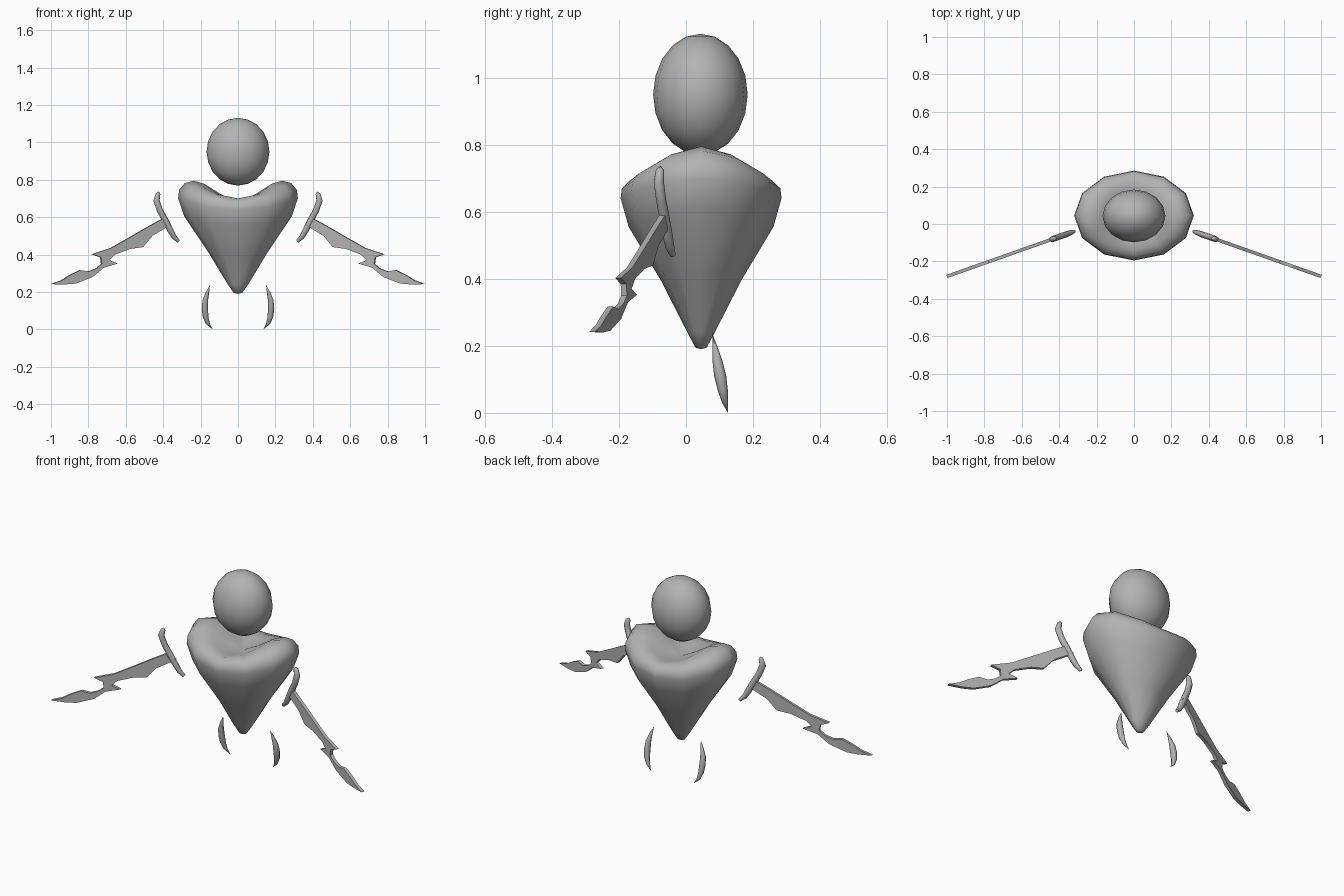
import bpy, bmesh, math
from mathutils import Vector

if "Cube" in bpy.data.objects:
    bpy.data.objects.remove(bpy.data.objects["Cube"])

grey = bpy.data.materials.new("plain grey")
grey.diffuse_color = (0.45, 0.45, 0.45, 1)
grey.use_nodes = True
grey.node_tree.nodes["Principled BSDF"].inputs["Base Color"].default_value = grey.diffuse_color


def finish(name, bm, angle=50):
    bmesh.ops.recalc_face_normals(bm, faces=bm.faces[:])
    me = bpy.data.meshes.new(name)
    bm.to_mesh(me)
    bm.free()
    ob = bpy.data.objects.new(name, me)
    bpy.context.collection.objects.link(ob)
    me.materials.append(grey)
    bpy.ops.object.select_all(action='DESELECT')
    ob.select_set(True)
    bpy.context.view_layer.objects.active = ob
    bpy.ops.object.shade_smooth_by_angle(angle=math.radians(angle))
    return ob


def loft(bm, rings, start=None, end=None):
    """Skin rings of points; optional end points close the tips."""
    loops = [[bm.verts.new(p) for p in r] for r in rings]
    n = len(loops[0])
    for a, b in zip(loops, loops[1:]):
        for i in range(n):
            j = (i + 1) % n
            bm.faces.new((a[i], a[j], b[j], b[i]))
    for tip, loop in ((start, loops[0]), (end, loops[-1])):
        if tip is None:
            bm.faces.new(loop)
        else:
            t = bm.verts.new(tip)
            for i in range(n):
                bm.faces.new((loop[i], loop[(i + 1) % n], t))


# Head
bm = bmesh.new()
bmesh.ops.create_uvsphere(bm, u_segments=16, v_segments=10, radius=1)
for v in bm.verts:
    v.co = (v.co.x * 0.168, 0.043 + v.co.y * 0.141, 0.95 + v.co.z * 0.181)
finish("head", bm, 80)

# Heart-shaped body: (radius factor, z at the sides, drop toward front and back)
PROFILE = [(0.07, 0.195, 0), (0.17, 0.24, 0), (0.5, 0.415, 0.02), (0.9, 0.605, 0.05),
           (1.0, 0.70, 0.06), (0.985, 0.745, 0.075), (0.89, 0.782, 0.09),
           (0.74, 0.795, 0.095), (0.56, 0.778, 0.085), (0.3, 0.725, 0.045)]
bm = bmesh.new()
rings = []
for r, z, drop in PROFILE:
    ring = []
    for i in range(12):
        a = math.tau * i / 12
        ring.append((0.32 * r * math.cos(a), 0.045 + 0.24 * r * math.sin(a),
                     z - drop * math.sin(a) ** 2))
    rings.append(ring)
loft(bm, rings, (0, 0.045, 0.19), (0, 0.045, 0.675))
finish("body", bm, 80)

# Sword plane: leans forward as it goes outward
ALONG = Vector((1, -0.353, 0)).normalized()
NORMAL = Vector((0.353, 1, 0)).normalized()


def sword_y(x):
    return -0.04 - 0.353 * (x - 0.32)


BLADE = [(0.39, 0.60), (0.48, 0.55), (0.58, 0.492), (0.68, 0.435), (0.78, 0.402),
         (0.735, 0.385), (0.73, 0.35), (0.76, 0.325), (0.80, 0.31), (0.845, 0.317),
         (0.90, 0.29), (0.945, 0.262), (1.0, 0.242), (0.93, 0.24), (0.87, 0.245),
         (0.78, 0.28), (0.72, 0.33), (0.645, 0.352), (0.69, 0.37), (0.66, 0.40),
         (0.58, 0.43), (0.51, 0.44), (0.46, 0.50), (0.36, 0.56)]
# Guard centre line: x, z, half width
GUARD = [(0.427, 0.725, 0.013), (0.436, 0.69, 0.018), (0.417, 0.635, 0.017),
         (0.387, 0.58, 0.018), (0.362, 0.53, 0.017), (0.342, 0.495, 0.014),
         (0.318, 0.471, 0.009)]
# Foot centre line: x, y, z, half width in x, half width in y
FOOT = [(0.163, 0.086, 0.20, 0.009, 0.007), (0.175, 0.094, 0.155, 0.015, 0.015),
        (0.177, 0.102, 0.11, 0.017, 0.018), (0.173, 0.11, 0.065, 0.015, 0.015),
        (0.161, 0.117, 0.03, 0.011, 0.009)]

for side, s in (("right", 1), ("left", -1)):
    def mirror(bm):
        for v in bm.verts:
            v.co.x *= s

    # Notched blade
    bm = bmesh.new()
    rings = []
    for off in (-0.009, 0.009):
        rings.append([Vector((x, sword_y(x), z)) + NORMAL * off for x, z in BLADE])
    loft(bm, rings)
    mirror(bm)
    finish(side + "_blade", bm, 30)

    # Curved guard
    bm = bmesh.new()
    rings = []
    for k, (x, z, w) in enumerate(GUARD):
        p, q = GUARD[max(k - 1, 0)], GUARD[min(k + 1, len(GUARD) - 1)]
        d = (ALONG * (q[0] - p[0]) + Vector((0, 0, q[1] - p[1]))).normalized()
        across = d.cross(NORMAL)
        c = Vector((x, sword_y(x), z))
        rings.append([c + across * w * math.cos(math.tau * i / 8)
                      + NORMAL * min(w, 0.016) * math.sin(math.tau * i / 8) for i in range(8)])
    loft(bm, rings, (0.422, sword_y(0.422), 0.737))
    mirror(bm)
    finish(side + "_guard", bm)

    # Crescent foot
    bm = bmesh.new()
    rings = [[(x + a * math.cos(math.tau * i / 8), y + b * math.sin(math.tau * i / 8), z)
              for i in range(8)] for x, y, z, a, b in FOOT]
    loft(bm, rings, (0.15, 0.078, 0.237), (0.136, 0.125, 0.0))
    mirror(bm)
    finish(side + "_foot", bm)
